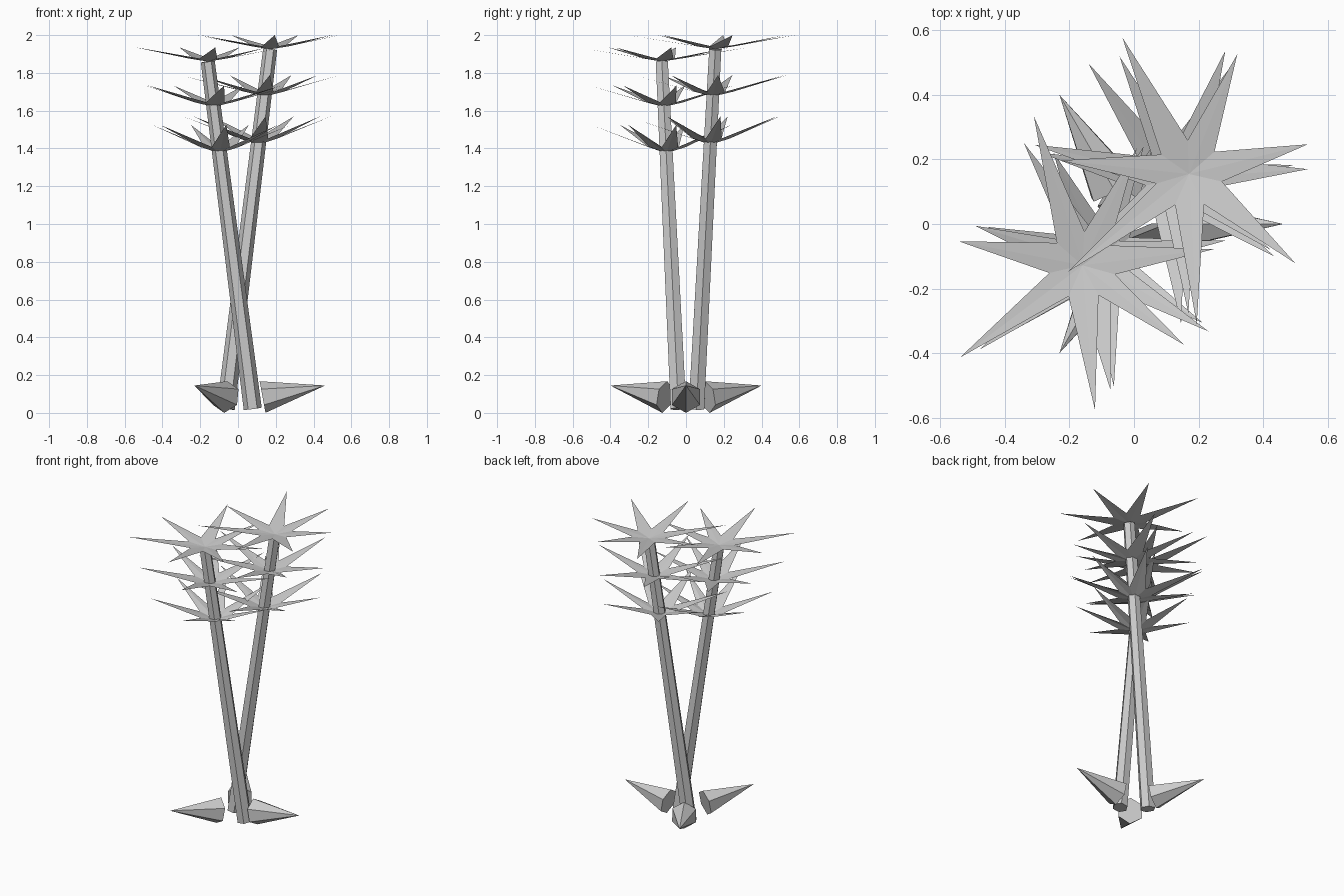
import bpy, bmesh, math
from mathutils import Vector

if "Cube" in bpy.data.objects:
    bpy.data.objects.remove(bpy.data.objects["Cube"])

grey = bpy.data.materials.new("plain grey")
grey.diffuse_color = (0.6, 0.6, 0.6, 1)
grey.use_nodes = True
grey.node_tree.nodes["Principled BSDF"].inputs["Base Color"].default_value = grey.diffuse_color


def finish(name, bm):
    me = bpy.data.meshes.new(name)
    bm.to_mesh(me)
    bm.free()
    me.materials.append(grey)
    ob = bpy.data.objects.new(name, me)
    bpy.context.collection.objects.link(ob)
    return ob


def tapered(name, start, end, r1, r2):
    """Six-sided tapered rod from start to end (r2 = 0 gives a point)."""
    start, end = Vector(start), Vector(end)
    axis = end - start
    z = axis.normalized()
    # One corner of the hexagon points up (or along x for upright rods)
    side = Vector((0, 0, 1)) if abs(z.z) < 0.8 else Vector((1, 0, 0))
    x = (side - z * side.dot(z)).normalized()
    y = z.cross(x)
    dirs = [x * math.cos(k * math.pi / 3) + y * math.sin(k * math.pi / 3)
            for k in range(6)]
    bm = bmesh.new()
    low = [bm.verts.new(start + d * r1) for d in dirs]
    bm.faces.new(low[::-1])
    if r2 == 0:
        tip = bm.verts.new(end)
        for k in range(6):
            bm.faces.new((low[k], low[(k + 1) % 6], tip))
    else:
        high = [bm.verts.new(end + d * r2) for d in dirs]
        bm.faces.new(high)
        for k in range(6):
            j = (k + 1) % 6
            bm.faces.new((low[k], low[j], high[j], high[k]))
    return finish(name, bm)


def leaf_star(name, centre, angles, lengths, rise):
    """Shallow upturned star of seven pointed leaves."""
    centre = Vector(centre)
    bm = bmesh.new()
    mid = bm.verts.new(centre)
    ring = []
    for i, (length, deg) in enumerate(zip(lengths, angles)):
        nxt = angles[(i + 1) % 7] + (360 if i == 6 else 0)
        for r, a, h in ((length, deg, rise),
                        (0.105, (deg + nxt) / 2, rise * 0.22)):
            a = math.radians(a)
            ring.append(bm.verts.new(
                centre + Vector((r * math.cos(a), r * math.sin(a), h))))
    for i in range(14):
        bm.faces.new((mid, ring[i], ring[(i + 1) % 14]))
    return finish(name, bm)


# Two leaning trunks, each with three tiers: height, leaf angles, leaf lengths
trunks = {
    "front": ((0.078, -0.04, 0.022), (-0.16, -0.128, 1.86), (
        (1.86, (7, 65, 108, 169, 217, 275, 322),
         (0.41, 0.40, 0.485, 0.39, 0.475, 0.45, 0.40)),
        (1.62, (9, 66, 120, 163, 218, 278, 329),
         (0.42, 0.39, 0.425, 0.38, 0.44, 0.40, 0.42)),
        (1.375, (8, 66, 115, 165, 218, 275, 327),
         (0.38, 0.38, 0.36, 0.37, 0.40, 0.40, 0.37)))),
    "back": ((-0.065, 0.055, 0.022), (0.17, 0.155, 1.925), (
        (1.925, (14, 68, 116, 174, 219, 273, 320),
         (0.38, 0.40, 0.47, 0.40, 0.48, 0.465, 0.43)),
        (1.675, (4, 70, 116, 167, 218, 274, 322),
         (0.40, 0.42, 0.42, 0.46, 0.44, 0.42, 0.36)),
        (1.42, (8, 62, 124, 167, 215, 275, 325),
         (0.39, 0.40, 0.445, 0.41, 0.42, 0.44, 0.40)))),
}
for label, (base, top, stars) in trunks.items():
    tapered(label + "_trunk", base, top, 0.048, 0.037)
    b, t = Vector(base), Vector(top)
    for tier, rise, (h, angles, lengths) in zip(
            ("top", "middle", "lower"), (0.075, 0.113, 0.15), stars):
        p = b.lerp(t, (h - b.z) / (t.z - b.z))
        leaf_star(f"{label}_{tier}_leaves", p, angles, lengths, rise)

# Three pointed ground spikes spread evenly around the base
for i, label in enumerate(("right", "back_left", "front_left")):
    a = math.radians(120 * i)
    c, s = math.cos(a), math.sin(a)
    tapered(label + "_ground_spike", (0.13 * c, 0.13 * s, 0.084),
            (0.462 * c, 0.462 * s, 0.145), 0.085, 0)
